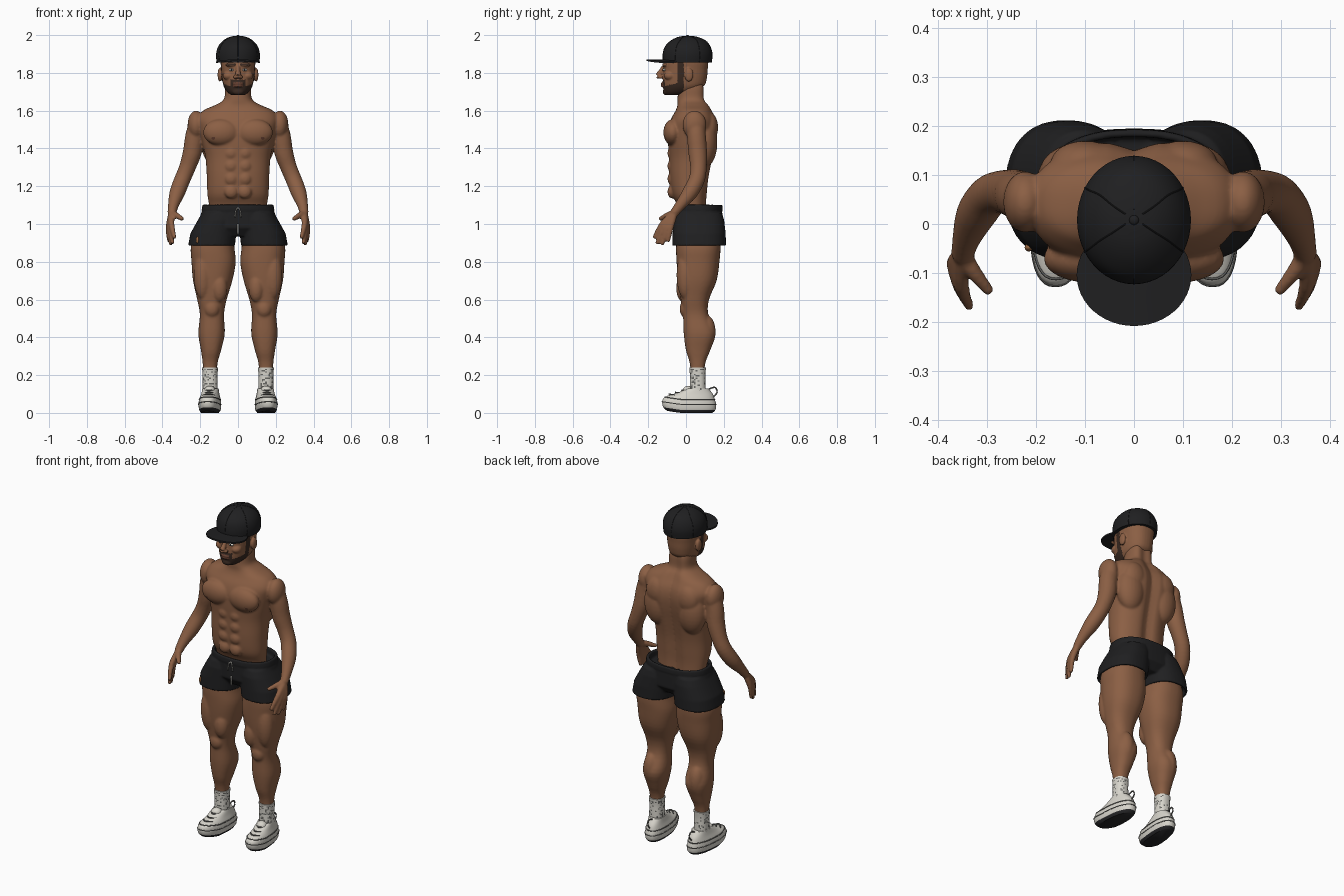
import bpy, bmesh, math, random
from mathutils import Vector, Matrix

random.seed(4)
cube = bpy.data.objects.get("Cube")
if cube:
    bpy.data.objects.remove(cube, do_unlink=True)


def material(name, r, g, b):
    m = bpy.data.materials.new(name)
    m.use_nodes = True
    m.diffuse_color = (r, g, b, 1)
    node = m.node_tree.nodes["Principled BSDF"]
    node.inputs["Base Color"].default_value = (r, g, b, 1)
    node.inputs["Roughness"].default_value = 0.8
    return m


SKIN = material("brown skin", .26, .115, .058)
DARK_SKIN = material("dark skin", .13, .05, .03)
HAIR = material("dark hair", .04, .022, .015)
CLOTH = material("black cloth", .014, .014, .015)
WHITE = material("off white", .68, .66, .6)
GREY = material("grey trim", .14, .14, .13)
SOLE = material("dark sole", .02, .02, .022)
TAG = material("tan tag", .3, .13, .05)


def spline(rows, n):
    """Smoothly interpolate rows of numbers."""
    out = []
    for i in range(len(rows) - 1):
        four = (rows[max(i - 1, 0)], rows[i], rows[i + 1], rows[min(i + 2, len(rows) - 1)])
        for k in range(n):
            t = k / n
            out.append([.5 * (2 * q + (r - p) * t + (2 * p - 5 * q + 4 * r - s) * t * t
                              + (3 * q - p - 3 * r + s) * t ** 3) for p, q, r, s in zip(*four)])
    return out + [list(rows[-1])]


def skin_rings(bm, rings):
    loops = [[bm.verts.new(p) for p in ring] for ring in rings]
    for a, b in zip(loops, loops[1:]):
        for i in range(len(a)):
            bm.faces.new((a[i - 1], a[i], b[i], b[i - 1]))
    bm.faces.new(loops[0])
    bm.faces.new(loops[-1])


def ring(row, seg=40, pw=.85, groove=0):
    """Level section from (z, centre x, half width, front y, back y)."""
    z, xc, rx, yf, yb = row
    pts = []
    for i in range(seg):
        a = math.tau * i / seg
        c, s = math.cos(a), math.sin(a)
        x = rx * math.copysign(abs(c) ** pw, c)
        y = (yf + yb) / 2 + (yb - yf) / 2 * math.copysign(abs(s) ** pw, s)
        if s > 0:
            y -= groove * math.exp(-(x / .035) ** 2)
        pts.append((xc + x, y, z))
    return pts


def loft(bm, rows, n=4, **kw):
    skin_rings(bm, [ring(r, **kw) for r in spline(rows, n)])


def tube(bm, rows, n=4, seg=14):
    """Round limb through (x, y, z, radius)."""
    path = spline(rows, n)
    pts = [Vector(p[:3]) for p in path]
    rings = []
    for i, p in enumerate(pts):
        q = (pts[min(i + 1, len(pts) - 1)] - pts[max(i - 1, 0)]).to_track_quat('Z', 'Y')
        rings.append([p + q @ Vector((math.cos(math.tau * k / seg), math.sin(math.tau * k / seg), 0))
                      * path[i][3] for k in range(seg)])
    skin_rings(bm, rings)


def ball(bm, loc, rad):
    bmesh.ops.create_uvsphere(bm, u_segments=24, v_segments=16, radius=1,
                              matrix=Matrix.Translation(loc) @ Matrix.Diagonal((*rad, 1)))


def mirrored(bm):
    g = bmesh.ops.duplicate(bm, geom=bm.verts[:] + bm.edges[:] + bm.faces[:])["geom"]
    for v in g:
        if isinstance(v, bmesh.types.BMVert):
            v.co.x *= -1


def finish(name, bm, mats, rule=None, voxel=0, smooth=6, angle=0):
    bmesh.ops.recalc_face_normals(bm, faces=bm.faces[:])
    me = bpy.data.meshes.new(name)
    bm.to_mesh(me)
    bm.free()
    ob = bpy.data.objects.new(name, me)
    bpy.context.scene.collection.objects.link(ob)
    if voxel:
        r = ob.modifiers.new("Merge", "REMESH")
        r.mode, r.voxel_size = 'VOXEL', voxel
        s = ob.modifiers.new("Soften", "SMOOTH")
        s.factor, s.iterations = .5, smooth
        bpy.context.view_layer.update()
        deps = bpy.context.evaluated_depsgraph_get()
        me = bpy.data.meshes.new_from_object(ob.evaluated_get(deps))
        ob.modifiers.clear()
        ob.data = me
    me.materials.clear()
    for m in mats:
        me.materials.append(m)
    for p in me.polygons:
        p.material_index = rule(p.center) if rule else 0
    me.shade_smooth()
    if angle:
        me.set_sharp_from_angle(angle=math.radians(angle))


# Body: legs, arms, hands and muscles on one side, then mirrored
bm = bmesh.new()
loft(bm, [(.1, .148, .034, .03, .095), (.25, .148, .038, .022, .1), (.33, .143, .053, 0, .128),
          (.42, .14, .07, -.012, .155), (.52, .138, .064, -.016, .118), (.6, .138, .078, -.028, .122),
          (.7, .134, .104, -.042, .162), (.8, .129, .117, -.05, .177), (.89, .134, .114, -.052, .182),
          (1, .11, .095, -.04, .165)])
ball(bm, (.138, -.004, .55), (.04, .03, .045))
ball(bm, (.15, .105, .43), (.047, .052, .09))
ball(bm, (.098, -.012, .66), (.042, .04, .075))
ball(bm, (.185, -.002, .73), (.05, .048, .13))
tube(bm, [(.2, .05, 1.56, .05), (.228, .055, 1.47, .05), (.242, .062, 1.38, .05), (.268, .066, 1.3, .044),
          (.295, .057, 1.235, .043), (.322, .02, 1.165, .041), (.342, -.03, 1.1, .029),
          (.35, -.065, 1.055, .023)], seg=20)
WRIST = (.35, -.06, 1.06, .018)
for base, tip in [((.352, -.125, 1.0, .016), (.335, -.17, .925, .01)),
                  ((.359, -.112, .985, .016), (.345, -.155, .895, .01)),
                  ((.364, -.096, .978, .016), (.355, -.128, .888, .01)),
                  ((.369, -.08, .98, .015), (.365, -.095, .905, .01)),
                  ((.325, -.1, 1.045, .016), (.293, -.14, 1.025, .011))]:
    tube(bm, [WRIST, base, tip])
ball(bm, (.222, .045, 1.525), (.045, .063, .075))
ball(bm, (.09, -.07, 1.485), (.095, .05, .07))
ball(bm, (.11, .1, 1.43), (.085, .066, .13))
ball(bm, (.1, .125, 1.51), (.07, .045, .08))
for i in range(4):
    ball(bm, (.036, -.074, 1.375 - .068 * i), (.036, .024, .036))
mirrored(bm)
# Torso and neck
loft(bm, [(1.04, 0, .145, -.03, .11), (1.1, 0, .153, -.045, .11), (1.16, 0, .162, -.076, .115),
          (1.25, 0, .165, -.088, .125), (1.35, 0, .172, -.09, .145), (1.43, 0, .19, -.095, .162),
          (1.5, 0, .205, -.095, .17), (1.555, 0, .215, -.08, .162), (1.6, 0, .185, -.055, .14),
          (1.63, 0, .12, -.045, .125), (1.66, 0, .075, -.045, .108), (1.72, 0, .068, -.04, .107),
          (1.76, 0, .06, -.03, .1)], seg=64, groove=.02)
finish("body", bm, [SKIN, DARK_SKIN], voxel=.006, smooth=7,
       rule=lambda c: int(c.y < 0 and math.hypot(abs(c.x) - .13, c.z - 1.455) < .009))

# Head with brows, nose, lips, cheeks and ears
bm = bmesh.new()
ball(bm, (.035, -.113, 1.842), (.034, .014, .01))
ball(bm, (.014, -.135, 1.778), (.011, .013, .01))
ball(bm, (.05, -.085, 1.785), (.03, .032, .025))
ball(bm, (.096, .015, 1.79), (.012, .024, .036))
mirrored(bm)
loft(bm, [(1.682, 0, .035, -.105, -.02), (1.7, 0, .058, -.116, .04), (1.73, 0, .076, -.122, .095),
          (1.77, 0, .084, -.123, .11), (1.82, 0, .089, -.121, .115), (1.86, 0, .092, -.118, .118),
          (1.9, 0, .085, -.105, .11), (1.93, 0, .06, -.07, .08)])
tube(bm, [(0, -.118, 1.835, .01), (0, -.132, 1.81, .012), (0, -.146, 1.786, .016), (0, -.14, 1.776, .01)])
ball(bm, (0, -.12, 1.744), (.028, .014, .007))
ball(bm, (0, -.12, 1.731), (.025, .014, .007))
ball(bm, (0, -.107, 1.7), (.03, .016, .018))


def face_colour(c):
    x = abs(c.x)
    if c.y < -.11 and x < .026 and 1.726 < c.z < 1.75:
        return 1
    brow = c.y < -.08 and .012 < x < .06 and 1.838 < c.z < 1.85
    moustache = c.y < -.1 and x < .04 and 1.726 < c.z < 1.764
    jaw = -.14 < c.y < -.015 and c.z < 1.728 + .25 * (c.y + .12)
    sideburn = x > .06 and -.045 < c.y < -.012 and 1.72 < c.z < 1.86
    return 2 if brow or moustache or jaw or sideburn else 0


finish("head", bm, [SKIN, DARK_SKIN, HAIR], face_colour, voxel=.004, smooth=4)

# Eyes
for name, mat, y, rad in (("eyes", WHITE, -.113, (.014, .01, .007)), ("pupils", SOLE, -.121, (.005, .004, .006))):
    bm = bmesh.new()
    ball(bm, (.035, y, 1.816), rad)
    mirrored(bm)
    finish(name, bm, [mat])

# Cap: crown, button, seams and brim
CROWN = [(1.855, 0, .113, -.122, .135), (1.9, 0, .116, -.122, .139), (1.94, 0, .105, -.11, .128),
         (1.97, 0, .08, -.08, .105), (1.988, 0, .05, -.045, .065), (1.995, 0, .02, -.01, .03)]
bm = bmesh.new()
loft(bm, CROWN, seg=48, pw=1)
ball(bm, (0, .008, 1.994), (.01, .01, .006))
for k in range(6):
    tube(bm, [(*ring(r, 48, 1)[4 + 8 * k], .0015) for r in CROWN], seg=6)
finish("cap_crown", bm, [CLOTH], angle=50)
bm = bmesh.new()
loft(bm, [(z, 0, .117 * f, -.1 - .108 * f, -.1 + .1 * f)
          for z, f in ((1.863, .05), (1.863, .5), (1.863, 1), (1.872, 1), (1.872, .5), (1.872, .05))],
     n=1, seg=48, pw=1)
for v in bm.verts:
    v.co.z -= .8 * v.co.x ** 2
finish("cap_brim", bm, [CLOTH], angle=40)

# Shorts: two open legs and an open waist
bm = bmesh.new()
loft(bm, [(.92, .14, .11, -.058, .196), (.885, .14, .111, -.06, .198), (.885, .14, .124, -.073, .212),
          (.95, .131, .121, -.071, .21), (1.02, .11, .103, -.067, .202), (1.06, .1, .09, -.055, .19)], n=1)
mirrored(bm)
loft(bm, [(.935, 0, .15, -.03, .16), (.98, 0, .216, -.064, .195), (1.06, 0, .195, -.062, .192),
          (1.065, 0, .19, -.06, .189), (1.072, 0, .193, -.065, .194), (1.103, 0, .188, -.063, .192),
          (1.103, 0, .173, -.048, .178), (1.05, 0, .17, -.046, .176)], n=1, seg=64)
finish("shorts", bm, [CLOTH], voxel=.006, smooth=3)

# Drawstring and hem tag
bm = bmesh.new()
tube(bm, [(0, -.066, 1.085, .004), (.01, -.073, 1.075, .003), (.016, -.072, 1.035, .003)])
mirrored(bm)
tube(bm, [(0, -.066, 1.0, .004), (0, -.064, .945, .004)])
finish("drawstring", bm, [WHITE])
bm = bmesh.new()
ball(bm, (-.215, -.048, .915), (.008, .008, .018))
finish("hem_tag", bm, [TAG])


# Socks, shoes and laces for each foot
def lift(y):
    return .15 * max(0, -y - .03)


SHOE = [(0, .147, .045, -.1, .14), (.016, .147, .055, -.12, .156), (.045, .147, .058, -.126, .159),
        (.072, .147, .055, -.112, .152), (.1, .147, .047, -.055, .142), (.13, .147, .042, .005, .118)]


def sock(bm):
    loft(bm, [(.09, .148, .04, .02, .105), (.15, .148, .04, .02, .104), (.2, .148, .04, .02, .103),
              (.24, .148, .042, .018, .106)], n=7, seg=30)


def shoe(bm):
    loft(bm, SHOE)
    ball(bm, (.147, .012, .118), (.03, .03, .025))


def laces(bm):
    for z, y in ((.088, -.088), (.102, -.055), (.117, -.022)):
        tube(bm, [(.117, y + .03, z, .004), (.147, y, z + .003, .004), (.177, y + .03, z, .004)], seg=8)
    tube(bm, [(.147, .145, .085, .004), (.147, .165, .11, .004), (.147, .153, .135, .004),
              (.147, .118, .125, .004)], seg=8)
    for z, k in ((.03, 2), (.072, 3)):
        pts = ring(spline(SHOE, 4)[4 * k], 40)
        tube(bm, [(*p, .003) for p in pts + pts[:1]], n=1, seg=6)


for side, sx in (("left", 1), ("right", -1)):
    for part, build, mats, rule in (
            ("sock", sock, [WHITE, GREY], lambda c: int(random.random() < .22 and c.z < .232)),
            ("shoe", shoe, [WHITE, SOLE], lambda c: int(c.z - lift(c.y) < .015)),
            ("laces", laces, [GREY], None)):
        bm = bmesh.new()
        build(bm)
        for v in bm.verts:
            if part != "sock":
                v.co.z += lift(v.co.y)
                v.co.x -= .08 * (v.co.y - .04)
            v.co.x *= sx
        finish(side + "_" + part, bm, mats, rule, angle=50)
